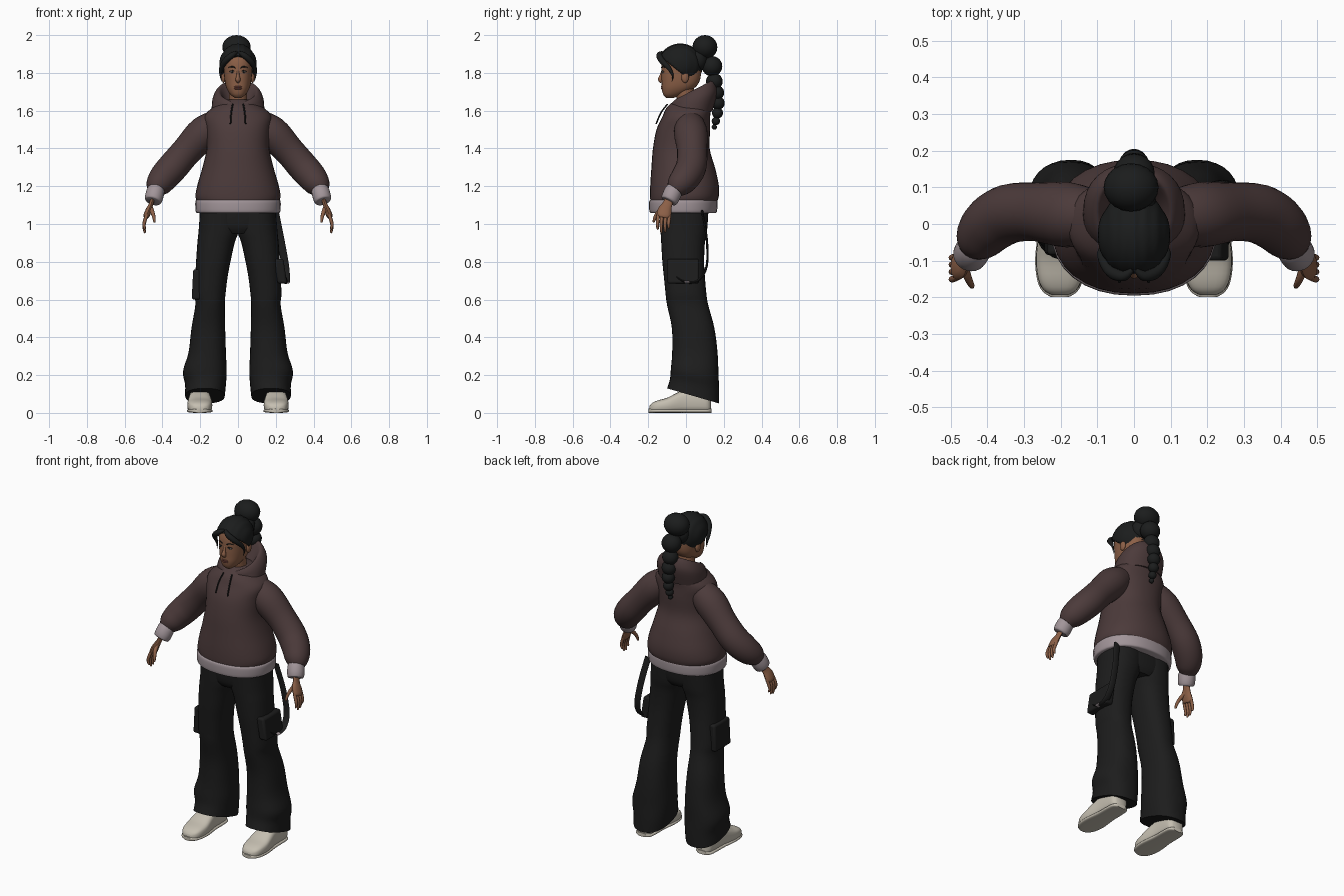
import bpy, bmesh, math
from mathutils import Vector

cube = bpy.data.objects.get("Cube")
if cube:
    bpy.data.objects.remove(cube, do_unlink=True)


def material(name, r, g, b):
    m = bpy.data.materials.new(name)
    m.use_nodes = True
    m.diffuse_color = (r, g, b, 1)
    for node in m.node_tree.nodes:
        if node.type == 'BSDF_PRINCIPLED':
            node.inputs["Base Color"].default_value = (r, g, b, 1)
            node.inputs["Roughness"].default_value = 0.8
    return m


SKIN = material("brown_skin", .26, .115, .062)
LIP = material("lip_rose", .2, .065, .05)
EYE = material("eye_white", .45, .4, .37)
HAIR = material("black_hair", .011, .012, .012)
HOODIE = material("plum_brown_fabric", .072, .043, .043)
RIB = material("pale_grey_rib", .36, .3, .32)
PANTS = material("black_denim", .012, .012, .012)
SHOE = material("cream_leather", .56, .52, .44)


def finish(name, bm, mat, angle=50):
    bmesh.ops.recalc_face_normals(bm, faces=bm.faces)
    me = bpy.data.meshes.new(name)
    bm.to_mesh(me)
    bm.free()
    me.materials.append(mat)
    for p in me.polygons:
        p.use_smooth = True
    me.set_sharp_from_angle(angle=math.radians(angle))
    ob = bpy.data.objects.new(name, me)
    bpy.context.collection.objects.link(ob)
    return ob


def loft(name, rings, mat):
    bm = bmesh.new()
    vs = [[bm.verts.new(p) for p in ring] for ring in rings]
    n = len(vs[0])
    for a, b in zip(vs, vs[1:]):
        for i in range(n):
            j = (i + 1) % n
            bm.faces.new((a[i], a[j], b[j], b[i]))
    bm.faces.new(vs[0])
    bm.faces.new(vs[-1])
    return finish(name, bm, mat)


def spline(rows, k=4):
    """Catmull-Rom interpolation of rows of numbers."""
    out = []
    for i in range(len(rows) - 1):
        quad = [rows[max(i - 1, 0)], rows[i], rows[i + 1], rows[min(i + 2, len(rows) - 1)]]
        for s in range(k):
            t = s / k
            out.append([b + .5 * t * (c - a + t * (2 * a - 5 * b + 4 * c - d + t * (3 * (b - c) + d - a)))
                        for a, b, c, d in zip(*quad)])
    return out + [list(rows[-1])]


def power(v, p):
    return math.copysign(abs(v) ** p, v)


def circle(n):
    return [(math.cos(i * math.tau / n), math.sin(i * math.tau / n)) for i in range(n)]


def body(name, rows, mat, p=.9, n=32, k=4):
    """Stack of level rings: z, centre x, centre y, half width, half depth, slope."""
    rings = []
    for z, cx, cy, rx, ry, slope in spline(rows, k):
        rings.append([(cx + rx * power(c, p), cy + ry * power(s, p), z + slope * ry * power(s, p))
                      for c, s in circle(n)])
    return loft(name, rings, mat)


def tube(name, rows, mat, side=1, flat=(1, 1), ref=(0, 1, 0), n=12, k=4):
    """Swept tube through rows of x, y, z, radius."""
    rows = spline(rows, k)
    pts = [Vector((x * side, y, z)) for x, y, z, r in rows]
    rings = []
    for i, p in enumerate(pts):
        t = (pts[min(i + 1, len(pts) - 1)] - pts[max(i - 1, 0)]).normalized()
        u = t.cross(Vector(ref)).normalized()
        v = t.cross(u)
        r = rows[i][3]
        rings.append([p + u * (c * r * flat[0]) + v * (s * r * flat[1]) for c, s in circle(n)])
    return loft(name, rings, mat)


def ball(name, centre, size, mat):
    bm = bmesh.new()
    bmesh.ops.create_uvsphere(bm, u_segments=20, v_segments=12, radius=1)
    for v in bm.verts:
        v.co = Vector([c + a * b for c, a, b in zip(centre, v.co, size)])
    return finish(name, bm, mat)


# Hoodie torso, hem band and folded hood
body("hoodie_torso", [
    (1.115, 0, -.012, .216, .176, 0), (1.15, 0, -.008, .225, .182, 0), (1.21, 0, -.008, .214, .181, 0),
    (1.3, 0, -.015, .188, .168, 0), (1.4, 0, -.025, .166, .15, 0), (1.5, 0, -.014, .17, .142, 0),
    (1.57, 0, .002, .178, .126, 0), (1.62, 0, .015, .13, .115, 0), (1.66, 0, .02, .07, .07, 0)], HOODIE)
body("hem_band", [(1.058, 0, -.015, .215, .17, 0), (1.068, 0, -.015, .224, .179, 0),
                  (1.118, 0, -.014, .226, .181, 0), (1.13, 0, -.012, .216, .174, 0)], RIB)
hood = body("hood", [
    (1.585, 0, .02, .14, .12, .1), (1.65, 0, .04, .137, .125, .3), (1.685, 0, .038, .125, .121, .42),
    (1.705, 0, .034, .106, .108, .5), (1.695, 0, .03, .09, .092, .5), (1.63, 0, .01, .06, .06, .2)], HOODIE)
for v in hood.data.vertices:
    if v.co.y < 0 and v.co.z > 1.62:
        v.co.z -= .022 * math.exp(-(v.co.x / .035) ** 2)

# Trousers
body("trouser_hips", [(.95, 0, -.01, .14, .1, 0), (.99, 0, -.01, .2, .121, 0),
                      (1.09, 0, -.01, .2, .13, 0)], PANTS)
leg_rows = [(.09, .07, .28, -.1, .175, -.29), (.15, .064, .28, -.085, .175, -.22),
            (.22, .06, .291, -.08, .172, -.12), (.32, .064, .262, -.073, .167, 0),
            (.45, .068, .246, -.075, .15, 0), (.57, .07, .226, -.1, .118, 0),
            (.63, .066, .23, -.108, .108, 0), (.72, .055, .226, -.117, .1, 0),
            (.8, .04, .222, -.125, .096, 0), (.9, .018, .215, -.131, .1, 0),
            (.97, -.005, .208, -.135, .112, 0), (1.09, -.01, .2, -.14, .12, 0)]
shoe_rows = [(-.194, .022, .035), (-.18, .045, .052), (-.15, .06, .066), (-.1, .066, .08), (-.05, .062, .105),
             (0, .056, .125), (.07, .055, .13), (.115, .05, .12), (.132, .03, .1)]


def shoe_part(name, side, grow, top):
    rings = []
    for y, w, h in spline(shoe_rows, 3):
        h = min(h, top)
        rings.append([(side * .202 + w * grow * power(c, .75), y * grow, h / 2 * (1 + power(s, .6)))
                      for c, s in circle(24)])
    loft(name, rings, SHOE)


def pocket(name, centre, size, flare):
    bm = bmesh.new()
    bmesh.ops.create_cube(bm, size=1)
    for v in bm.verts:
        if v.co.z < 0:
            v.co.x += flare
        v.co = Vector([c + a * b for c, a, b in zip(centre, v.co, size)])
    ob = finish(name, bm, PANTS)
    bevel = ob.modifiers.new("soft_edges", 'BEVEL')
    bevel.width, bevel.segments = .012, 3


for side, word in ((1, "left"), (-1, "right")):
    body(word + "_trouser_leg", [(z, side * (a + b) / 2, (f + g) / 2, (b - a) / 2, (g - f) / 2, s)
                                 for z, a, b, f, g, s in leg_rows], PANTS, p=.85)
    shoe_part(word + "_shoe", side, 1, 1)
    shoe_part(word + "_sole", side, 1.03, .022)

    # Sleeve with gathered end, ribbed cuff
    tube(word + "_sleeve", [
        (.1, .02, 1.54, .07), (.18, .025, 1.483, .089), (.27, .033, 1.388, .08), (.34, .028, 1.307, .081),
        (.39, .0, 1.25, .078), (.423, -.038, 1.205, .066), (.438, -.06, 1.175, .044)], HOODIE, side, n=24)
    tube(word + "_cuff", [(.43, -.055, 1.19, .042), (.437, -.068, 1.17, .048), (.448, -.086, 1.13, .047),
                          (.451, -.091, 1.12, .04)], RIB, side, n=24, k=2)

    # Hand
    tube(word + "_palm", [(.447, -.082, 1.15, .024), (.46, -.098, 1.105, .026), (.472, -.112, 1.075, .036),
                          (.484, -.117, 1.045, .037), (.486, -.119, 1.034, .028)], SKIN, side, flat=(.45, 1))
    for i, (y, tip) in enumerate(((-.146, .97), (-.126, .952), (-.106, .956), (-.087, .975))):
        tube(f"{word}_finger_{i + 1}", [(.482, y, 1.05, .009), (.494, y - .004, 1.015, .0095),
                                        (.498, y - .005, (tip + 1.015) / 2, .008), (.493, y - .004, tip + .005, .006),
                                        (.491, y - .004, tip, .002)], SKIN, side, n=8, k=3)
    tube(word + "_thumb", [(.465, -.115, 1.088, .014), (.453, -.147, 1.062, .011), (.445, -.164, 1.035, .009),
                           (.442, -.171, 1.012, .006), (.442, -.172, 1.008, .002)], SKIN, side, n=8, k=3)

    # Eye, iris, brow, ear, loose strand, drawstring
    ball(word + "_eye", (side * .03, -.121, 1.805), (.013, .007, .0055), EYE)
    ball(word + "_iris", (side * .03, -.1255, 1.805), (.0055, .004, .0055), HAIR)
    tube(word + "_lash", [(.017, -.127, 1.807, .0015), (.03, -.128, 1.812, .0025), (.045, -.117, 1.807, .0015)],
         HAIR, side, n=6)
    tube(word + "_brow", [(.013, -.13, 1.826, .002), (.03, -.126, 1.833, .0035), (.05, -.112, 1.828, .0015)],
         HAIR, side, n=6)
    ball(word + "_ear", (side * .076, -.005, 1.777), (.012, .02, .03), SKIN)
    tube(word + "_fringe", [(.004, -.125, 1.91, .006), (.03, -.142, 1.895, .015), (.065, -.128, 1.865, .016),
                            (.088, -.09, 1.825, .012), (.092, -.07, 1.785, .005), (.086, -.075, 1.755, .001)],
         HAIR, side, n=10)
    tube(word + "_drawstring", [(.028, -.098, 1.635, .004), (.036, -.133, 1.588, .004), (.04, -.158, 1.53, .004)],
         HAIR, side, n=8)

# Cargo pockets, hanging strap and its buckle
pocket("right_cargo_pocket", (-.212, -.01, .68), (.05, .15, .16), -.16)
pocket("left_cargo_pocket", (.215, -.015, .75), (.05, .17, .13), .4)
tube("hip_strap", [(.195, .085, 1.07, .02), (.225, .11, .92, .02), (.25, .11, .78, .02), (.255, .07, .705, .02),
                   (.25, .01, .69, .02), (.235, -.05, .72, .02), (.215, -.09, .78, .02)],
     PANTS, flat=(.3, 1), ref=(1, 0, 0))
tube("strap_buckle", [(.255, .02, .692, .021), (.252, -.005, .692, .021)], RIB, flat=(.35, 1), ref=(1, 0, 0))

# Head, neck, nose, lips
body("head", [
    (1.668, 0, -.085, .018, .02, 0), (1.685, 0, -.07, .04, .05, 0), (1.715, 0, -.045, .059, .083, 0),
    (1.75, 0, -.03, .069, .099, 0), (1.8, 0, -.025, .074, .105, 0), (1.86, 0, -.025, .075, .102, 0),
    (1.91, 0, -.025, .06, .08, 0), (1.93, 0, -.025, .03, .04, 0)], SKIN, p=.85)
tube("neck", [(0, .01, 1.6, .055), (0, .0, 1.66, .048), (0, -.01, 1.74, .05)], SKIN, n=20)
tube("nose", [(0, -.124, 1.812, .006), (0, -.132, 1.787, .008), (0, -.136, 1.765, .0135), (0, -.128, 1.752, .009)],
     SKIN, n=10)
for name, z in (("upper_lip", 1.726), ("lower_lip", 1.717)):
    ball(name, (0, -.125, z), (.021, .008, .0055), LIP)

# Swept-back hair shell, parted in the middle
bm = bmesh.new()
bmesh.ops.create_uvsphere(bm, u_segments=48, v_segments=28, radius=1)
for v in bm.verts:
    wave = 1 + .014 * math.cos(v.co.x * 20)
    v.co = Vector((v.co.x * .098, v.co.y * .116, v.co.z * .109)) * wave + Vector((0, -.03, 1.845))
for co, no in (((0, 0, 0), (1, 0, 0)), ((0, -.145, 1.9), (.06, .62, .78))):
    bmesh.ops.bisect_plane(bm, geom=bm.verts[:] + bm.edges[:] + bm.faces[:],
                           plane_co=co, plane_no=no, clear_inner=True)
hair = finish("swept_hair", bm, HAIR)
hair.modifiers.new("mirror", 'MIRROR')
shell = hair.modifiers.new("thickness", 'SOLIDIFY')
shell.thickness, shell.offset = .016, -1

# Bun and bubble ponytail
ball("hair_bun", (-.008, .1, 1.936), (.075, .066, .064), HAIR)
ball("bun_base", (0, .065, 1.87), (.06, .05, .06), HAIR)
for i, (y, z, r) in enumerate(((.138, 1.835, .054), (.15, 1.755, .044), (.162, 1.695, .04), (.17, 1.64, .035),
                               (.167, 1.588, .029), (.158, 1.545, .022), (.15, 1.513, .014))):
    ball(f"ponytail_bubble_{i + 1}", (0, y, z), (r * 1.05, r, r), HAIR)
